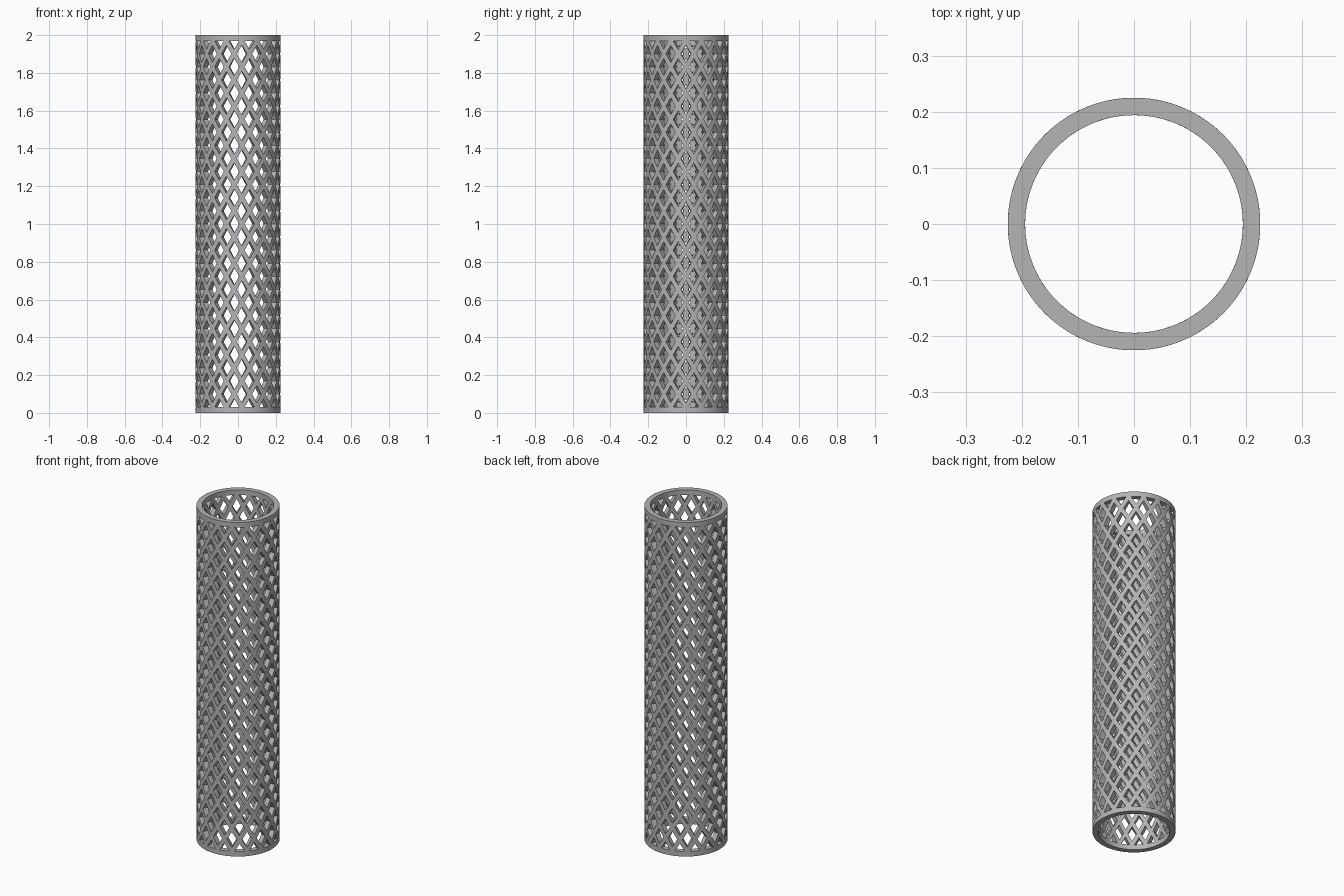
import bpy, bmesh
from math import pi, cos, sin, radians

cube = bpy.data.objects.get("Cube")
if cube:
    bpy.data.objects.remove(cube, do_unlink=True)

HEIGHT, RADIUS, WALL = 2.0, 0.225, 0.031
RING = 0.03                 # height of the solid end rings
COLUMNS, ROWS = 17, 14      # diamonds around and up the tube
OPEN = 0.66                 # hole size relative to its diamond cell
HALF_W = pi / COLUMNS       # half cell width, as an angle
CELL_H = (HEIGHT - 2 * RING) / ROWS
HALF_H = CELL_H / 2

bm = bmesh.new()


def quad(*points):
    """Add one face on the unrolled sheet (angle, height)."""
    bm.faces.new([bm.verts.new((a, z, 0)) for a, z in points])


def cell(angle, z, corners, closed):
    """Frame of struts around one diamond or half-diamond hole."""
    outer = [(angle + a * HALF_W, z + b * HALF_H) for a, b in corners]
    inner = [(angle + a * HALF_W * OPEN, z + b * HALF_H * OPEN) for a, b in corners]
    n = len(corners)
    for i in range(n if closed else n - 1):
        j = (i + 1) % n
        quad(outer[i], outer[j], inner[j], inner[i])


LEFT, RIGHT, UP, DOWN = (-1, 0), (1, 0), (0, 1), (0, -1)
for c in range(COLUMNS):
    # Column of whole diamonds
    angle = 2 * c * HALF_W
    for r in range(ROWS):
        cell(angle, RING + (r + 0.5) * CELL_H, (RIGHT, UP, LEFT, DOWN), True)
    # Staggered column, with half diamonds against the rings
    angle += HALF_W
    for r in range(1, ROWS):
        cell(angle, RING + r * CELL_H, (RIGHT, UP, LEFT, DOWN), True)
    cell(angle, RING, (RIGHT, UP, LEFT), False)
    cell(angle, HEIGHT - RING, (LEFT, DOWN, RIGHT), False)
    # End rings
    stops = [angle + k * HALF_W for k in (-1, -OPEN, OPEN, 1)]
    for low, high in ((0, RING), (HEIGHT - RING, HEIGHT)):
        for a, b in zip(stops, stops[1:]):
            quad((a, low), (b, low), (b, high), (a, high))

# Refine the sheet, roll it into a tube and weld it
bmesh.ops.subdivide_edges(bm, edges=bm.edges[:], cuts=2, use_grid_fill=True)
for v in bm.verts:
    a, z = v.co.x, v.co.y
    v.co = (RADIUS * cos(a), RADIUS * sin(a), z)
bmesh.ops.remove_doubles(bm, verts=bm.verts[:], dist=0.0002)

mesh = bpy.data.meshes.new("lattice_tube")
bm.to_mesh(mesh)
bm.free()
tube = bpy.data.objects.new("lattice_tube", mesh)
bpy.context.collection.objects.link(tube)

# Plain grey finish
grey = bpy.data.materials.new("plain_grey")
grey.use_nodes = True
colour = (0.46, 0.46, 0.46, 1)
grey.diffuse_color = colour
grey.node_tree.nodes["Principled BSDF"].inputs["Base Color"].default_value = colour
mesh.materials.append(grey)

# Wall thickness, grown inward
for o in bpy.context.selected_objects:
    o.select_set(False)
tube.select_set(True)
bpy.context.view_layer.objects.active = tube
wall = tube.modifiers.new("wall", 'SOLIDIFY')
wall.thickness = WALL
wall.offset = -1
bpy.ops.object.modifier_apply(modifier=wall.name)
bpy.ops.object.shade_smooth_by_angle(angle=radians(30))
